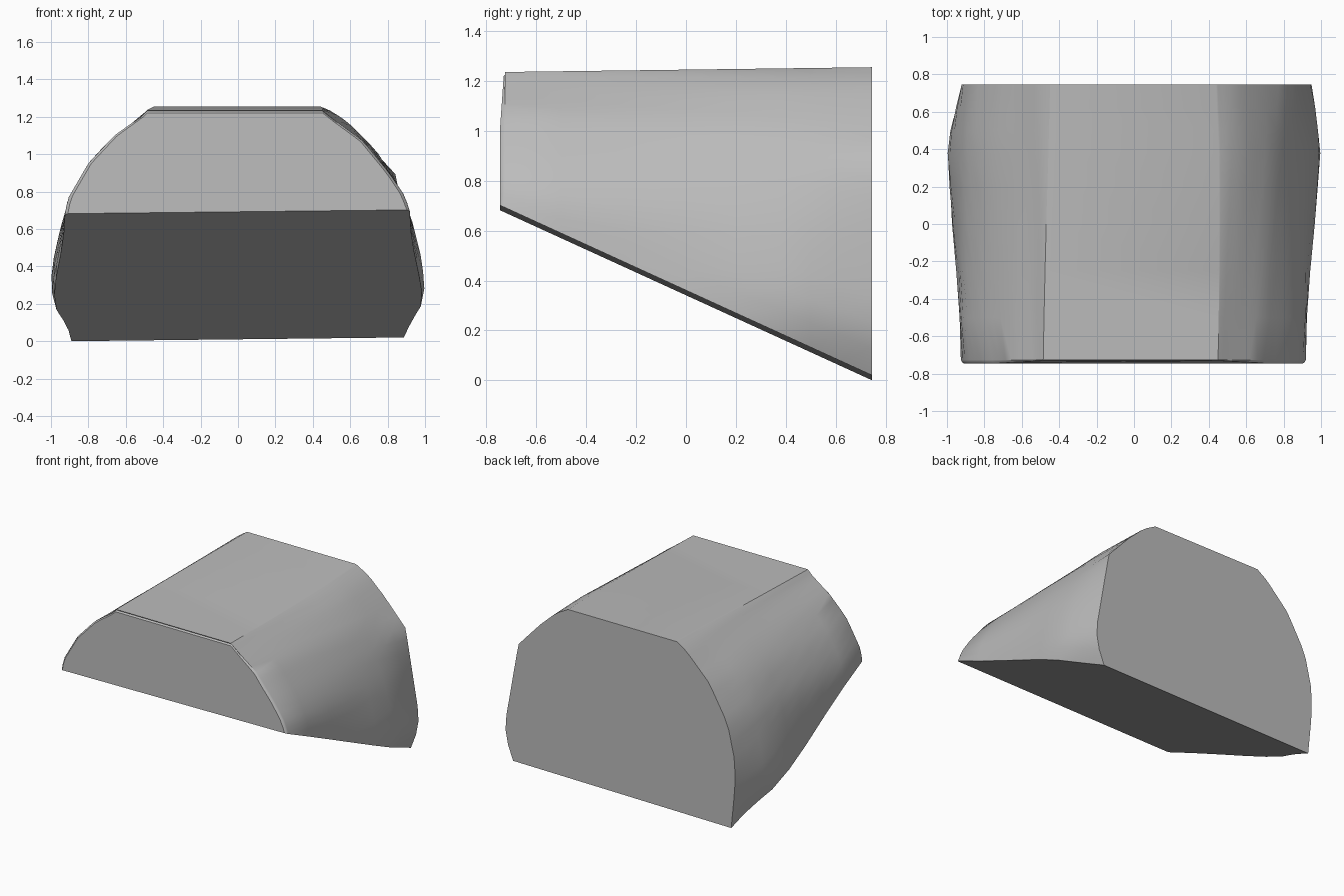
import bpy
import bmesh
import math

cube = bpy.data.objects.get("Cube")
if cube:
    bpy.data.objects.remove(cube, do_unlink=True)

grey = bpy.data.materials.new("plain_grey")
grey.use_nodes = True
colour = (0.5, 0.5, 0.5, 1)
grey.diffuse_color = colour
grey.node_tree.nodes["Principled BSDF"].inputs["Base Color"].default_value = colour

# Half-width outlines as (height, half width), for each side and station
RIGHT = {
    "front": [(0, .92), (.7, .92), (.78, .89), (.9, .81), (1.07, .67), (1.18, .52), (1.26, .42)],
    "mid": [(0, .88), (.2, .985), (.3, 1), (.45, .98), (.65, .93), (.85, .845),
            (1.02, .74), (1.17, .59), (1.23, .5), (1.26, .43)],
    "back": [(0, .88), (.18, .95), (.3, .95), (.89, .845), (1.08, .67), (1.2, .54), (1.26, .43)],
}
LEFT = {
    "front": [(0, .925), (.68, .925), (.76, .91), (.95, .8), (1.1, .66), (1.2, .52), (1.26, .46)],
    "mid": [(0, .89), (.2, .985), (.3, 1), (.42, .99), (.6, .95), (.77, .9),
            (.95, .8), (1.05, .71), (1.18, .55), (1.23, .49), (1.26, .44)],
    "back": [(0, .89), (.3, .92), (.5, .92), (.76, .86), (1.02, .71), (1.2, .53), (1.26, .44)],
}
Y_FRONT, Y_MID, Y_BACK = -.725, .38, .747
STEPS = 18


def lookup(table, z):
    for (z0, w0), (z1, w1) in zip(table, table[1:]):
        if z <= z1:
            return w0 + (w1 - w0) * (z - z0) / (z1 - z0)
    return table[-1][1]


def half_width(side, y, z):
    if y < Y_MID:
        a, b, t = "front", "mid", max(0, (y - Y_FRONT) / (Y_MID - Y_FRONT))
    else:
        a, b, t = "mid", "back", (y - Y_MID) / (Y_BACK - Y_MID)
    if a == "mid":
        t = t ** 1.3
    return lookup(side[a], z) * (1 - t) + lookup(side[b], z) * t


def ring(y, inset=0):
    """Section outline from the right lower edge, over the top, to the left."""
    top = 1.245 + .013 * y - inset
    points = []
    for sign, side, lift in ((1, RIGHT, .02), (-1, LEFT, 0)):
        bottom = lift + (Y_BACK - y) * .457
        half = []
        for i in range(STEPS + 1):
            z = bottom + (top - bottom) * math.sin(i / STEPS * math.pi / 2)
            lean = max(0, z - 1) * .07 if inset else 0
            half.append((sign * (half_width(side, y, z) - inset), y + lean, z))
        points += half if sign > 0 else half[::-1]
    return points


# Wedge body lofted through sections, with a narrow rounded front rim
bm = bmesh.new()
sections = [ring(-.745, .016), ring(-.737, .006), ring(Y_FRONT)]
sections += [ring(y) for y in (-.5, -.25, 0, .2, Y_MID, .5, .62, Y_BACK)]
loops = [[bm.verts.new(p) for p in s] for s in sections]
for a, b in zip(loops, loops[1:]):
    for i in range(len(a)):
        j = (i + 1) % len(a)
        bm.faces.new((a[i], a[j], b[j], b[i]))
bm.faces.new(loops[0])
bm.faces.new(loops[-1][::-1])
bmesh.ops.recalc_face_normals(bm, faces=bm.faces)

# Centre on the ground plane
xs, ys, zs = zip(*[v.co for v in bm.verts])
shift = (-(min(xs) + max(xs)) / 2, -(min(ys) + max(ys)) / 2, -min(zs))
bmesh.ops.translate(bm, vec=shift, verts=bm.verts)

mesh = bpy.data.meshes.new("wedge_body")
bm.to_mesh(mesh)
bm.free()
mesh.materials.append(grey)
body = bpy.data.objects.new("wedge_body", mesh)
bpy.context.collection.objects.link(body)
bpy.context.view_layer.objects.active = body
body.select_set(True)
bpy.ops.object.shade_smooth_by_angle(angle=math.radians(30))
